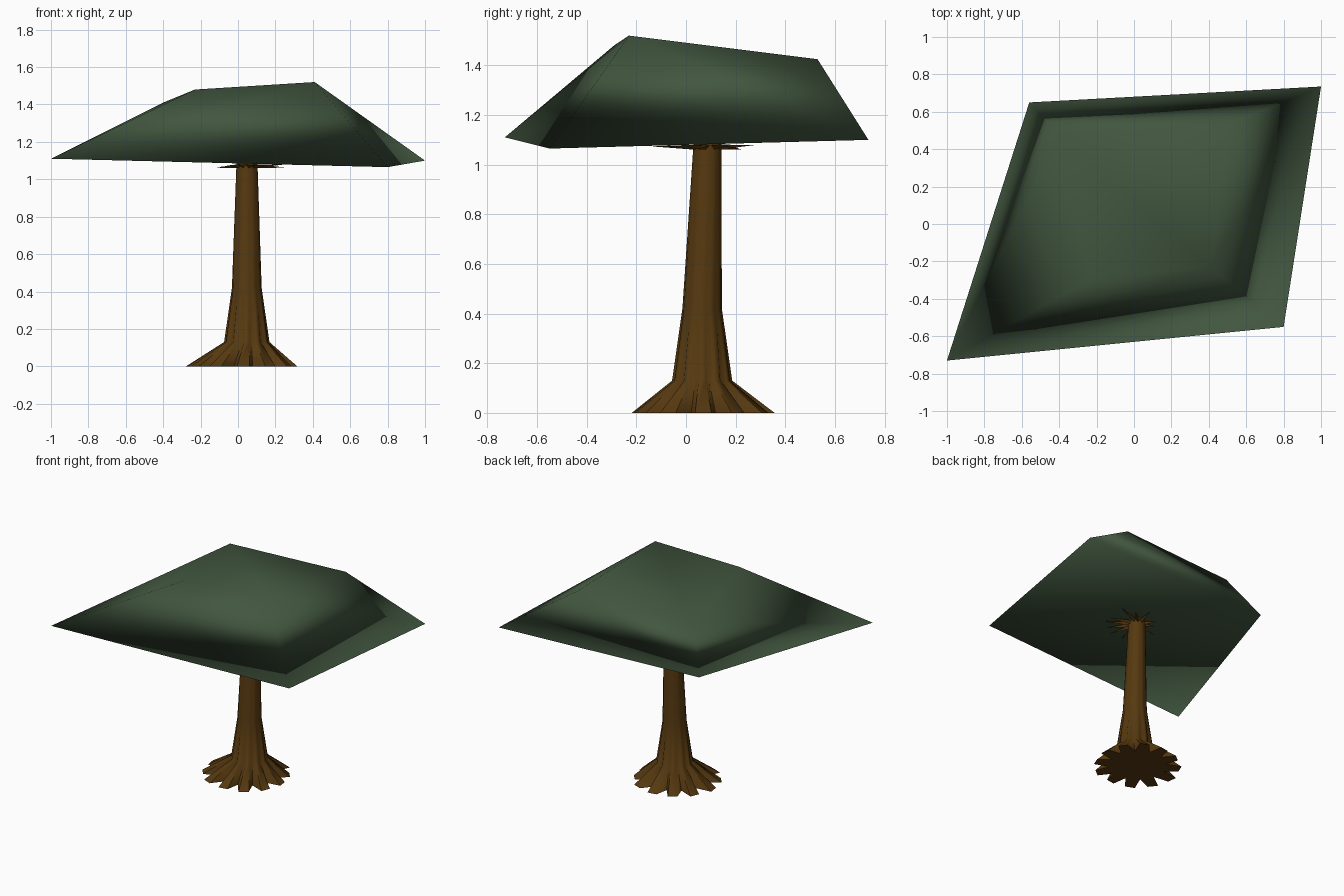
import bpy, bmesh, math, random
from mathutils import Vector

if "Cube" in bpy.data.objects:
    bpy.data.objects.remove(bpy.data.objects["Cube"])

random.seed(4)


def material(name, rgb):
    m = bpy.data.materials.new(name)
    m.diffuse_color = (*rgb, 1)
    m.use_nodes = True
    m.node_tree.nodes["Principled BSDF"].inputs["Base Color"].default_value = m.diffuse_color
    return m


def finish(name, bm, mat, angle=None):
    bmesh.ops.recalc_face_normals(bm, faces=bm.faces)
    me = bpy.data.meshes.new(name)
    bm.to_mesh(me)
    bm.free()
    me.materials.append(mat)
    ob = bpy.data.objects.new(name, me)
    bpy.context.collection.objects.link(ob)
    bpy.ops.object.select_all(action='DESELECT')
    ob.select_set(True)
    bpy.context.view_layer.objects.active = ob
    if angle is None:
        bpy.ops.object.shade_smooth()
    else:
        bpy.ops.object.shade_smooth_by_angle(angle=math.radians(angle))
    return ob


def skin(bm, loops):
    """Bridge consecutive closed loops with quads and cap both ends."""
    rings = [[bm.verts.new(p) for p in loop] for loop in loops]
    n = len(rings[0])
    for a, b in zip(rings, rings[1:]):
        for i in range(n):
            j = (i + 1) % n
            bm.faces.new((a[i], a[j], b[j], b[i]))
    for ring, loop in ((rings[0], loops[0]), (rings[-1], loops[-1])):
        centre = bm.verts.new(sum((Vector(p) for p in loop), Vector()) / n)
        for i in range(n):
            bm.faces.new((centre, ring[i], ring[(i + 1) % n]))


green = material("dark leaf green", (0.054, 0.094, 0.050))
brown = material("bark brown", (0.092, 0.040, 0.005))

# Canopy: convex smooth-shaded block, wide below and narrower above
corners = [(-1, -.73, 1.11), (.8, -.55, 1.065), (1, .735, 1.10), (-.56, .65, 1.12),
           (-.23, -.29, 1.48), (.41, -.23, 1.52), (.50, .53, 1.425), (-.40, .48, 1.41)]
bm = bmesh.new()
for p in corners:
    bm.verts.new(p)
bmesh.ops.convex_hull(bm, input=bm.verts)
canopy = finish("canopy", bm, green)
weighted = canopy.modifiers.new("area weighted normals", 'WEIGHTED_NORMAL')
weighted.mode = 'FACE_AREA'

# Trunk: fluted rings rising from a star of blunt roots
ROOTS = 12
SIDES = ROOTS * 3
angles, star = [], []
for k in range(ROOTS):
    reach = random.uniform(.285, .31)
    for frac, r in ((0, .19), (.28, reach), (.72, reach - .01)):
        angles.append((k + frac - .5) * math.tau / ROOTS)
        star.append(r)


def ring(cx, cy, z, radii):
    return [(cx + r * math.cos(a), cy + r * math.sin(a), z)
            for a, r in zip(angles, radii)]


loops = [ring(.028, .07, 0, star)]
for cx, cy, z, r, groove in ((.047, .065, .13, .122, .88), (.047, .065, .42, .08, .97),
                             (.048, .087, 1.10, .056, 1)):
    loops.append(ring(cx, cy, z, [r * groove, r, r] * ROOTS))
bm = bmesh.new()
skin(bm, loops)
finish("trunk", bm, brown, 60)

# Branches: thin spikes spreading under the canopy
bm = bmesh.new()
SPIKES = 12
for k in range(SPIKES):
    a = (k + random.uniform(-.2, .2)) * math.tau / SPIKES
    out = Vector((math.cos(a), math.sin(a), 0))
    side = Vector((-out.y, out.x, 0)) * .016
    base = Vector((.05, .085, 1.08)) + out * .045
    tip = Vector((.09, .06, random.uniform(1.06, 1.085))) + out * random.uniform(.16, .22)
    b = [bm.verts.new(base + o) for o in (side, -side, Vector((0, 0, -.02)))]
    t = bm.verts.new(tip)
    bm.faces.new(b)
    for i in range(3):
        bm.faces.new((b[i], b[(i + 1) % 3], t))
finish("branches", bm, brown, 30)
